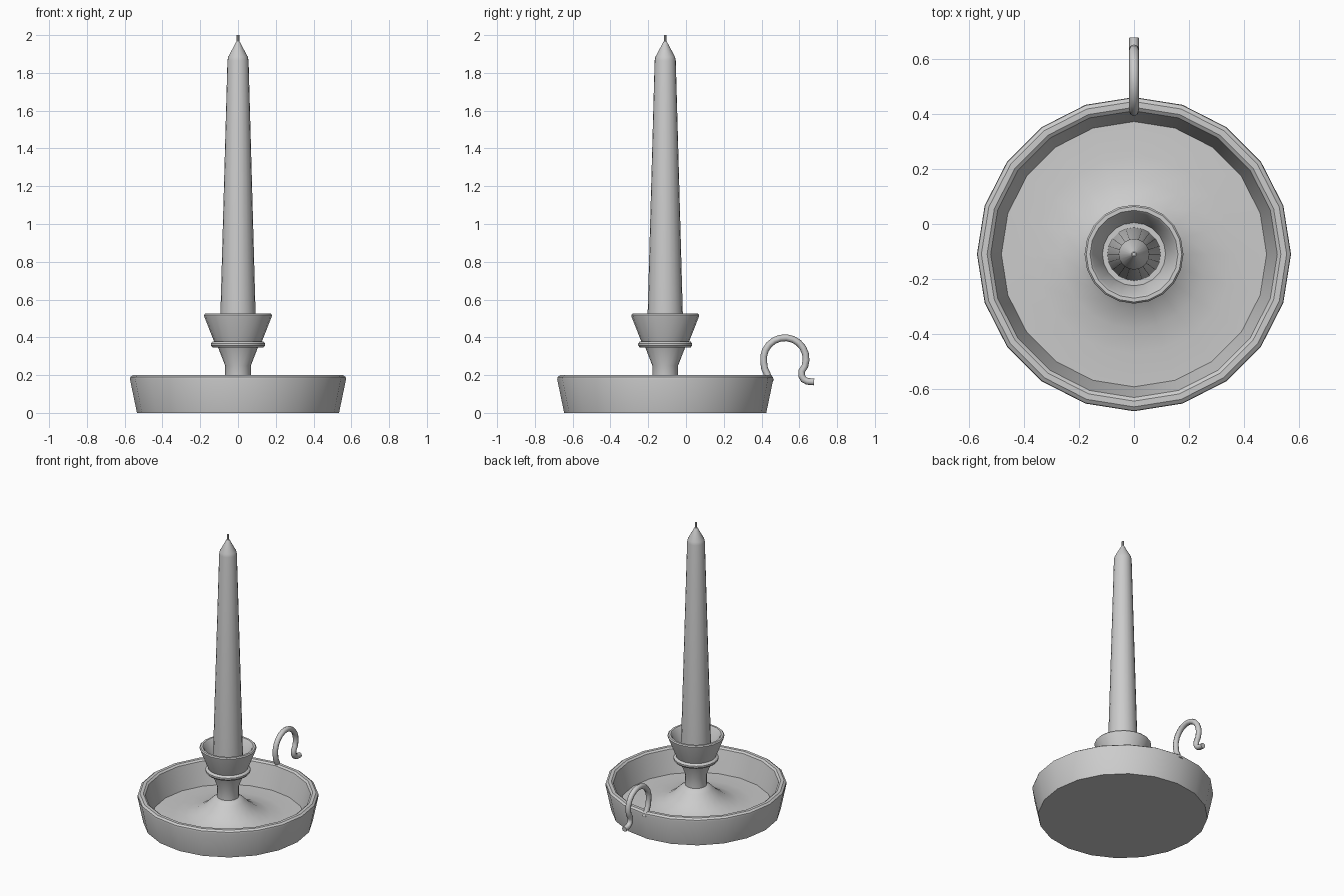
import bpy, bmesh, math

if "Cube" in bpy.data.objects:
    bpy.data.objects.remove(bpy.data.objects["Cube"])

CY = -0.11   # axis of all turned parts
SIDES = 20


def finish(ob, angle=35):
    bpy.ops.object.select_all(action='DESELECT')
    ob.select_set(True)
    bpy.context.view_layer.objects.active = ob
    bpy.ops.object.shade_smooth_by_angle(angle=math.radians(angle))


def lathe(name, profile, sides=SIDES):
    """Turn an (r, z) profile around the vertical axis; r = 0 makes a pole."""
    bm = bmesh.new()
    rings = []
    for r, z in profile:
        if r == 0:
            rings.append([bm.verts.new((0, CY, z))] * sides)
        else:
            rings.append([bm.verts.new((r * math.cos(2 * math.pi * i / sides),
                                        CY + r * math.sin(2 * math.pi * i / sides), z))
                          for i in range(sides)])
    for a, b in zip(rings, rings[1:]):
        for i in range(sides):
            j = (i + 1) % sides
            quad = list(dict.fromkeys((a[i], a[j], b[j], b[i])))
            bm.faces.new(quad)
    bmesh.ops.recalc_face_normals(bm, faces=bm.faces)
    me = bpy.data.meshes.new(name)
    bm.to_mesh(me)
    bm.free()
    ob = bpy.data.objects.new(name, me)
    bpy.context.collection.objects.link(ob)
    finish(ob)
    return ob


# Dish, central hump, stem, collar and cup as one turned piece
lathe("holder", [
    (0, 0.0), (0.535, 0.0), (0.572, 0.178), (0.57, 0.19), (0.556, 0.2),
    (0.535, 0.2), (0.522, 0.19), (0.518, 0.175), (0.483, 0.035),
    (0.36, 0.038), (0.27, 0.05), (0.2, 0.077), (0.145, 0.115), (0.105, 0.155),
    (0.085, 0.172), (0.068, 0.178),
    (0.068, 0.25), (0.105, 0.345),
    (0.135, 0.347), (0.143, 0.357), (0.143, 0.368), (0.135, 0.377), (0.127, 0.379),
    (0.178, 0.508), (0.18, 0.518), (0.174, 0.525), (0.16, 0.525), (0.152, 0.517),
    (0.115, 0.4), (0, 0.4)])

# Tapered candle and wick
lathe("candle", [(0, 0.395), (0.097, 0.395), (0.093, 0.53), (0.056, 1.865),
                 (0.052, 1.885), (0.009, 1.965), (0, 1.967)])
lathe("wick", [(0, 1.95), (0.007, 1.95), (0.007, 2.0), (0, 2.0)], 8)

# Hooked wire handle
path = [(0.45, 0.165), (0.432, 0.2), (0.416, 0.235)]
for k in range(13):
    a = math.radians(190 - k * 210 / 12)
    path.append((0.523 + 0.113 * math.cos(a), 0.285 + 0.113 * math.sin(a)))
path += [(0.612, 0.22), (0.612, 0.197), (0.622, 0.178), (0.642, 0.167), (0.678, 0.164)]
cu = bpy.data.curves.new("handle", 'CURVE')
cu.dimensions = '3D'
cu.bevel_depth = 0.018
cu.bevel_resolution = 2
cu.use_fill_caps = True
sp = cu.splines.new('POLY')
sp.points.add(len(path) - 1)
for p, (y, z) in zip(sp.points, path):
    p.co = (0, y, z, 1)
handle = bpy.data.objects.new("handle", cu)
bpy.context.collection.objects.link(handle)
bpy.ops.object.select_all(action='DESELECT')
handle.select_set(True)
bpy.context.view_layer.objects.active = handle
bpy.ops.object.convert(target='MESH')
finish(bpy.context.view_layer.objects.active, 50)
